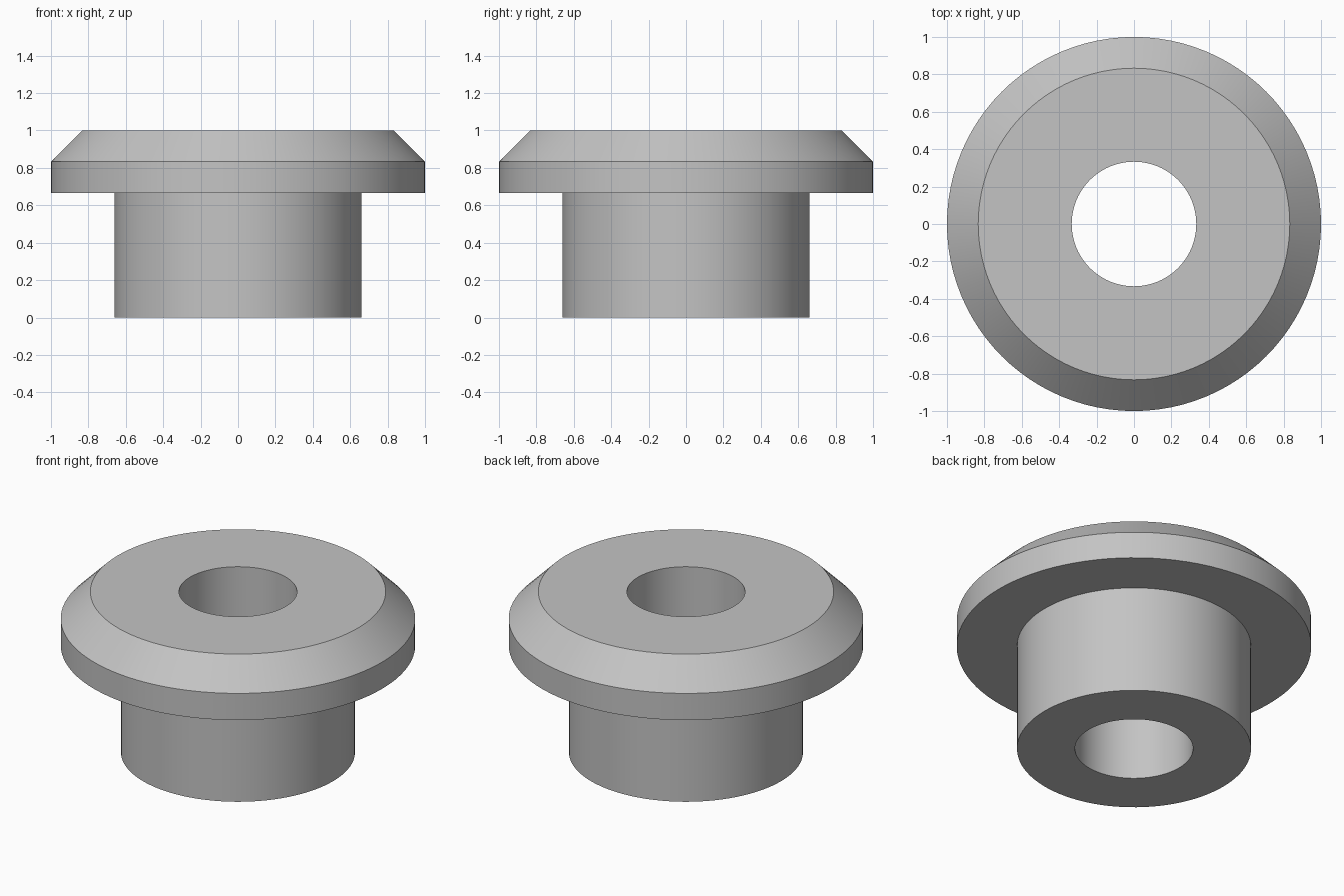
import bpy, bmesh, math

if "Cube" in bpy.data.objects:
    bpy.data.objects.remove(bpy.data.objects["Cube"])

SEGMENTS = 96

# Closed cross-section (radius, height): stem, flange, chamfer, bore
PROFILE = [(0.333, 0.0), (0.66, 0.0), (0.66, 0.667), (1.0, 0.667),
           (1.0, 0.833), (0.833, 1.0), (0.333, 1.0)]

# Revolve the cross-section into rings joined by quads
bm = bmesh.new()
rings = []
for i in range(SEGMENTS):
    a = 2 * math.pi * i / SEGMENTS
    rings.append([bm.verts.new((r * math.cos(a), r * math.sin(a), z))
                  for r, z in PROFILE])
for i in range(SEGMENTS):
    here, nxt = rings[i], rings[(i + 1) % SEGMENTS]
    for j in range(len(PROFILE)):
        k = (j + 1) % len(PROFILE)
        bm.faces.new((here[j], nxt[j], nxt[k], here[k]))
bmesh.ops.recalc_face_normals(bm, faces=bm.faces)

mesh = bpy.data.meshes.new("flanged_bushing")
bm.to_mesh(mesh)
bm.free()
bushing = bpy.data.objects.new("flanged_bushing", mesh)
bpy.context.collection.objects.link(bushing)

# Plain grey finish
grey = bpy.data.materials.new("grey")
grey.diffuse_color = (0.55, 0.55, 0.55, 1.0)
grey.use_nodes = True
grey.node_tree.nodes["Principled BSDF"].inputs["Base Color"].default_value = grey.diffuse_color
mesh.materials.append(grey)

# Smooth round walls, crisp rims
bpy.context.view_layer.objects.active = bushing
bushing.select_set(True)
bpy.ops.object.shade_smooth_by_angle(angle=math.radians(30))
